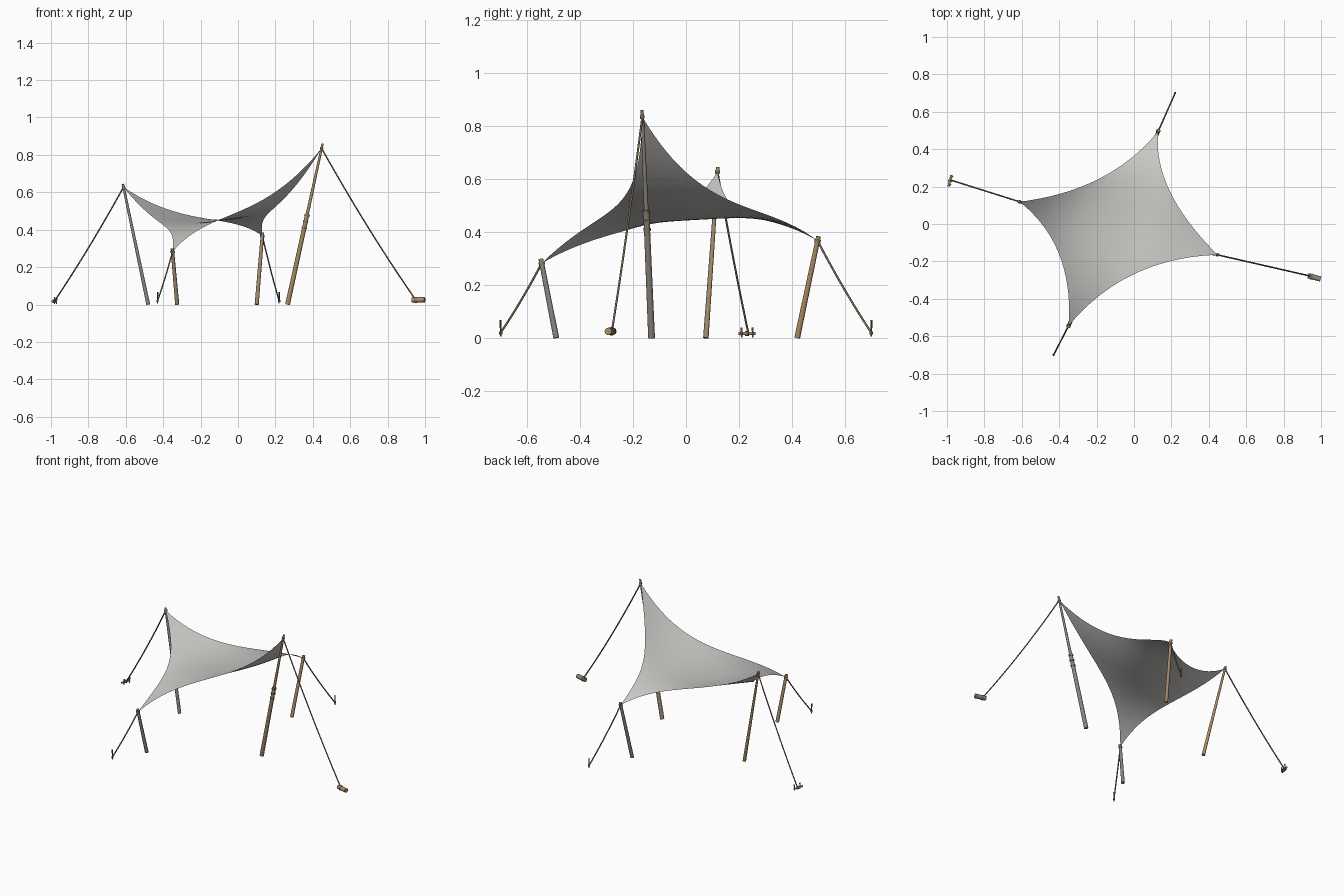
import bpy, bmesh, math
from mathutils import Vector as V

cube = bpy.data.objects.get("Cube")
if cube:
    bpy.data.objects.remove(cube)


def material(name, rgb):
    m = bpy.data.materials.new(name)
    m.use_nodes = True
    m.diffuse_color = (*rgb, 1)
    m.node_tree.nodes["Principled BSDF"].inputs["Base Color"].default_value = (*rgb, 1)
    return m


CANVAS = material("pale canvas", (0.58, 0.57, 0.55))
WOOD = material("tan wood", (0.40, 0.26, 0.12))
GREY = material("weathered grey wood", (0.25, 0.23, 0.215))
ROPE = material("olive rope", (0.25, 0.19, 0.11))
IRON = material("dark iron", (0.10, 0.095, 0.085))


def finish(bm, name, mats):
    mesh = bpy.data.meshes.new(name)
    bm.to_mesh(mesh)
    bm.free()
    for m in mats:
        mesh.materials.append(m)
    ob = bpy.data.objects.new(name, mesh)
    bpy.context.collection.objects.link(ob)
    bpy.context.view_layer.objects.active = ob
    bpy.ops.object.select_all(action='DESELECT')
    ob.select_set(True)
    bpy.ops.object.shade_smooth_by_angle(angle=math.radians(40))


def rod(name, a, b, r1, r2, mat, sides=12, grey_angle=None):
    """Tapered round bar from a to b, weathered grey on the side facing grey_angle."""
    a, b = V(a), V(b)
    bm = bmesh.new()
    bmesh.ops.create_cone(bm, cap_ends=True, segments=sides, radius1=r1,
                          radius2=r2, depth=(b - a).length)
    turn = (b - a).to_track_quat('Z', 'Y').to_matrix()
    for v in bm.verts:
        v.co = turn @ v.co + (a + b) / 2
    bm.normal_update()
    mats = [mat]
    if grey_angle is not None:
        mats.append(GREY)
        t = math.radians(grey_angle)
        facing = V((math.cos(t), math.sin(t), 0))
        for f in bm.faces:
            f.material_index = int(len(f.verts) == 4 and f.normal.dot(facing) > 0)
    finish(bm, name, mats)


def bezier(a, c, b, t):
    return a * (1 - t) ** 2 + c * 2 * t * (1 - t) + b * t * t


def rope(name, a, b, sag, radius=0.004):
    """Hanging line between two points."""
    a, b = V(a), V(b)
    ctrl = (a + b) / 2 - V((0, 0, 2 * sag))
    cu = bpy.data.curves.new(name, 'CURVE')
    cu.dimensions = '3D'
    cu.bevel_depth = radius
    cu.bevel_resolution = 1
    cu.use_fill_caps = True
    sp = cu.splines.new('POLY')
    n = 14
    sp.points.add(n)
    for i, p in enumerate(sp.points):
        p.co = (*bezier(a, ctrl, b, i / n), 1)
    cu.materials.append(ROPE)
    ob = bpy.data.objects.new(name, cu)
    bpy.context.collection.objects.link(ob)


# Sail corners, seen from above: front, left, back, right
front, left = V((-0.35, -0.545, 0.282)), V((0.447, -0.165, 0.835))
back, right = V((0.13, 0.497, 0.367)), V((-0.612, 0.119, 0.628))


def edge(a, b, mid, swing):
    """Scalloped edge through mid; swing lifts it by the low corner b or a."""
    ctrl = V(mid) * 2 - (a + b) / 2

    def point(t):
        p = bezier(a, ctrl, b, t)
        p.z += swing * t * (1 - t) * (2 * t - 1)
        return p
    return point


near = edge(front, left, (0.0, -0.268, 0.495), -0.42)
far = edge(right, back, (-0.185, 0.243, 0.462), 0.26)
side_l = edge(left, back, (0.192, 0.175, 0.515), 0.36)
side_r = edge(front, right, (-0.4, -0.163, 0.425), -0.28)


def sail_point(u, v):
    p = near(u) * (1 - v) + far(u) * v + side_r(v) * (1 - u) + side_l(v) * u
    p -= (front * (1 - u) + left * u) * (1 - v) + (right * (1 - u) + back * u) * v
    p.z += 0.45 * u * (1 - u) * v * (1 - v)
    return p


# Saddle-shaped sail
N = 24
bm = bmesh.new()
grid = [[bm.verts.new(sail_point(i / N, j / N)) for j in range(N + 1)] for i in range(N + 1)]
for i in range(N):
    for j in range(N):
        bm.faces.new((grid[i][j], grid[i + 1][j], grid[i + 1][j + 1], grid[i][j + 1]))
finish(bm, "canvas_sail", [CANVAS])

# Leaning poles with lashings and guy lines:
# name, corner, foot, anchor, bottom and top radius, sag, weathered side
rig = [
    ("front", front, (-0.325, -0.49, 0), (-0.43, -0.7, 0.02), 0.011, 0.009, 0.008, 10),
    ("left", left, (0.265, -0.13, 0), (0.95, -0.28, 0.025), 0.013, 0.006, 0.022, 36),
    ("back", back, (0.1, 0.42, 0), (0.22, 0.7, 0.02), 0.011, 0.009, 0.01, 160),
    ("right", right, (-0.48, 0.075, 0), (-0.98, 0.235, 0.02), 0.0105, 0.0065, 0.015, -108),
]
for name, top, foot, anchor, r1, r2, sag, grey in rig:
    foot = V(foot)
    axis = (top - foot).normalized()
    if name == "left":
        # Spliced tall mast: thick lower pole, thinner upper pole
        split = foot.lerp(top, 0.58)
        rod("left_lower_pole", foot, split, r1, 0.0115, WOOD, grey_angle=grey)
        rod("left_upper_pole", foot.lerp(top, 0.48), top + axis * 0.026, 0.0095, r2, WOOD,
            grey_angle=grey)
        for k in (0.49, 0.53, 0.57):
            c = foot.lerp(top, k)
            rod("splice_lashing", c - axis * 0.005, c + axis * 0.005, 0.0145, 0.0145, ROPE)
    else:
        rod(name + "_pole", foot, top + axis * 0.017, r1, r2, WOOD, grey_angle=grey)
    rod(name + "_corner_lashing", top - axis * 0.006, top + axis * 0.005,
        r2 + 0.003, r2 + 0.003, ROPE)
    rope(name + "_guy_line", top, anchor, sag)

# Iron stakes for the two short guys
for name, x, y in (("front", -0.43, -0.7), ("back", 0.22, 0.7)):
    rod(name + "_stake", (x, y, 0.005), (x, y, 0.068), 0.003, 0.004, IRON, 8)
    rod(name + "_stake_loop", (x, y, 0.014), (x, y, 0.024), 0.006, 0.006, ROPE, 8)

# Heavy log anchor for the tall mast
rod("left_anchor_log", (0.93, -0.276, 0.025), (0.998, -0.294, 0.025), 0.014, 0.014, WOOD,
    grey_angle=87)
rod("left_log_lashing", (0.945, -0.28, 0.025), (0.957, -0.283, 0.025), 0.016, 0.016, ROPE)

# Cross log held by two pegs
rod("right_anchor_log", (-0.992, 0.2, 0.017), (-0.976, 0.262, 0.017), 0.006, 0.006, WOOD)
rod("right_log_lashing", (-0.9855, 0.225, 0.017), (-0.9825, 0.237, 0.017), 0.01, 0.01, ROPE)
for x, y in ((-0.981, 0.21), (-0.97, 0.252)):
    rod("log_peg", (x, y, 0.002), (x, y, 0.04), 0.003, 0.004, WOOD, 8)
